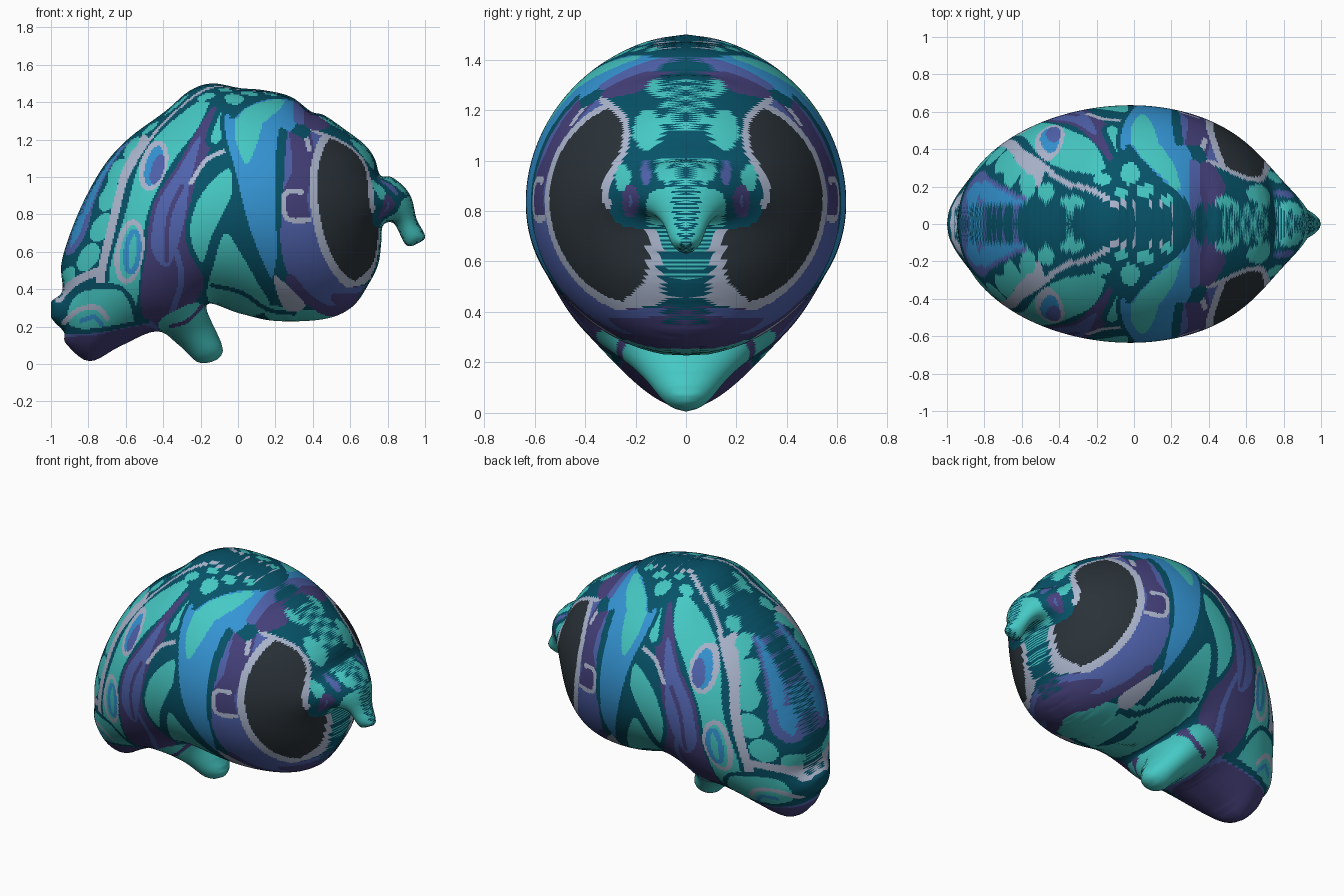
import bpy
import bmesh
import math

cube = bpy.data.objects.get("Cube")
if cube:
    bpy.data.objects.remove(cube)

# Flat colours (linear)
palette = {"deep_teal": (0.002, 0.085, 0.14), "teal": (0.06, 0.58, 0.55), "sky_blue": (0.035, 0.3, 0.66),
           "indigo": (0.08, 0.125, 0.42), "dark_purple": (0.06, 0.052, 0.2),
           "pale_grey": (0.42, 0.48, 0.63), "charcoal": (0.023, 0.032, 0.04)}
names = list(palette)
mesh = bpy.data.meshes.new("painted_shell")
for name, rgb in palette.items():
    mat = bpy.data.materials.new(name)
    mat.use_nodes = True
    mat.diffuse_color = (*rgb, 1)
    mat.node_tree.nodes["Principled BSDF"].inputs["Base Color"].default_value = (*rgb, 1)
    mesh.materials.append(mat)

STEP, COLS, ROWS, HALF_WIDTH = 0.008, 250, 188, 0.635

def smooth(points, closed=True, cuts=5):
    """Catmull-Rom curve through the points."""
    n = len(points)
    pick = (lambda k: points[k % n]) if closed else (lambda k: points[min(max(k, 0), n - 1)])
    curve = []
    for k in range(n if closed else n - 1):
        a, b, c, d = (pick(k + s) for s in (-1, 0, 1, 2))
        for t in (s / cuts for s in range(cuts)):
            curve.append(tuple(
                b[m] + t * (c[m] - a[m]) / 2 + t * t * (a[m] - 2.5 * b[m] + 2 * c[m] - d[m] / 2)
                + t ** 3 * (1.5 * (b[m] - c[m]) + (d[m] - a[m]) / 2) for m in (0, 1)))
    return curve if closed else curve + [points[-1]]

def inside(curve, x, z):
    hit = False
    px, pz = curve[-1]
    for qx, qz in curve:
        if (pz > z) != (qz > z) and x < (qx - px) * (z - pz) / (qz - pz) + px:
            hit = not hit
        px, pz = qx, qz
    return hit

def nearest(curve, x, z, closed=True):
    """Distance to the curve and the closest point on it."""
    best = (math.inf, x, z)
    for k in range(0 if closed else 1, len(curve)):
        (ax, az), (bx, bz) = curve[k - 1], curve[k]
        dx, dz = bx - ax, bz - az
        t = min(max(((x - ax) * dx + (z - az) * dz) / (dx * dx + dz * dz + 1e-12), 0), 1)
        cx, cz = ax + t * dx, az + t * dz
        best = min(best, (math.hypot(x - cx, z - cz), cx, cz))
    return best

# Side profile of the whole body: back, crown, beak, chin, foot, tail
outline = smooth([
    (-1, .33), (-.94, .39), (-.945, .53), (-.9, .69), (-.82, .88), (-.71, 1.07), (-.58, 1.21), (-.39, 1.35),
    (-.26, 1.46), (-.14, 1.5), (.01, 1.475), (.13, 1.465), (.28, 1.43), (.39, 1.35), (.46, 1.33), (.57, 1.255),
    (.675, 1.175), (.73, 1.1), (.76, 1.01), (.82, 1), (.89, .945), (.93, .88), (.955, .775), (1, .685),
    (.97, .65), (.9, .635), (.835, .75), (.775, .74), (.765, .64), (.75, .535), (.7, .43), (.61, .305),
    (.46, .24), (.2, .23), (.01, .27), (-.17, .315), (-.08, .07), (-.2, .005), (-.315, .1), (-.435, .175),
    (-.63, .095), (-.795, .015), (-.92, .11), (-.93, .17), (-1, .25)])
cells = [(i, j) for i in range(COLS) for j in range(ROWS)
         if inside(outline, -1 + (i + .5) * STEP, (j + .5) * STEP)]
paint = dict.fromkeys(cells, 0)

# Inflate the profile like a balloon: relax a membrane pinned at the outline
wide = COLS + 1
corners = ((0, 0), (1, 0), (1, 1), (0, 1))
points = {(i + a, j + b) for i, j in cells for a, b in corners}
inner = {(i, j) for i, j in points if all((i - a, j - b) in paint for a, b in corners)}
height = [0.0] * (wide * (ROWS + 1))
order = sorted(j * wide + i for i, j in inner)
for sweep in range(280):
    for k in order:
        around = height[k - 1] + height[k + 1] + height[k - wide] + height[k + wide]
        height[k] += 1.95 * ((around + STEP * STEP) / 4 - height[k])
peak = max(height)
depth = {(i, j): HALF_WIDTH * math.sqrt(max(height[j * wide + i], 0) / peak) for i, j in points}
centres = {(i, j): (-1 + (i + .5) * STEP, sum(depth[i + a, j + b] for a, b in corners) / 4,
                    (j + .5) * STEP) for i, j in cells}

# Directions to paint from
def profile(x, y, z):
    return x, z

def face(x, y, z):
    return (y, z) if x > .3 else (9, 9)

def crown(x, y, z):
    return (x, y) if z > .8 and y < .42 else (9, 9)

def brush(curve, margin, view, rule):
    """Colour the cells near a curve by a rule that returns a colour or None."""
    us, vs = zip(*curve)
    left, right, low, high = min(us) - margin, max(us) + margin, min(vs) - margin, max(vs) + margin
    for cell, centre in centres.items():
        u, v = view(*centre)
        colour = rule(u, v) if left < u < right and low < v < high else None
        if colour:
            paint[cell] = names.index(colour)

def fill(colour, *points, rim=None, width=.014, view=profile):
    curve = smooth(points)
    def rule(u, v):
        if rim and nearest(curve, u, v)[0] < width:
            return rim
        return colour if inside(curve, u, v) else None
    brush(curve, width, view, rule)

def stroke(colour, width, *points, view=profile):
    curve = smooth(points, closed=False)
    brush(curve, width, view, lambda u, v: colour if nearest(curve, u, v, False)[0] < width else None)

def oval(colour, u, v, ru, rv, lean=0, **options):
    ring = [k * math.tau / 10 for k in range(10)]
    fill(colour, *[(u + ru * math.cos(a) + lean * math.sin(a), v + rv * math.sin(a)) for a in ring], **options)

# Back of the shell: blue leaf, row of cells, broad band with pale edge
fill("sky_blue", (-.83, .98), (-.79, .88), (-.83, .7), (-.91, .6), (-.88, .8), rim="indigo")
for x, z, r in ((-.8, .57, .055), (-.73, .73, .055), (-.69, .89, .052), (-.64, 1.03, .05),
                (-.56, 1.15, .045), (-.91, .47, .035)):
    oval("teal", x, z, r, r * 1.4, lean=r * .5)
fill("teal", (-.13, 1.46), (-.37, 1.3), (-.53, 1.1), (-.62, .8), (-.7, .51), (-.69, .29),
     (-.58, .21), (-.52, .35), (-.5, .61), (-.46, .83), (-.34, 1.07), (-.2, 1.26), rim="deep_teal")
stroke("pale_grey", .022, (-.5, 1.2), (-.55, 1.13), (-.61, 1), (-.67, .76), (-.73, .5), (-.74, .38))
oval("sky_blue", -.45, 1.06, .06, .12, lean=.025, rim="pale_grey")
oval("indigo", -.43, 1.04, .035, .08, lean=.02)
oval("teal", -.58, .6, .065, .16, lean=.02, rim="pale_grey")
oval("teal", -.565, .6, .035, .11, lean=.01, rim="sky_blue")

# Purple and indigo flame band
fill("dark_purple", (-.09, 1.42), (-.2, 1.28), (-.32, 1.07), (-.45, .86), (-.49, .61), (-.52, .35), (-.47, .21),
     (-.29, .27), (-.18, .43), (-.26, .61), (-.26, .8), (-.23, .96), (-.15, 1.15), (-.07, 1.31))
fill("indigo", (-.2, 1.22), (-.33, 1.02), (-.43, .85), (-.46, .62), (-.37, .52), (-.29, .75), (-.26, .95))
stroke("dark_purple", .012, (-.3, .95), (-.37, .78), (-.38, .55))
stroke("indigo", .016, (-.33, .6), (-.3, .45), (-.35, .28))
fill("teal", (-.08, 1.39), (-.16, 1.2), (-.1, 1.17), (-.05, 1.26), rim="deep_teal")
stroke("pale_grey", .012, (-.07, 1.14), (-.17, 1.09), (-.25, .97))

# Teal leaves between the bands and under the belly
fill("teal", (-.05, 1.06), (-.02, .91), (-.12, .7), (-.19, .52), (-.27, .7), (-.21, .91), rim="deep_teal")
fill("teal", (-.13, .53), (-.07, .7), (.01, .6), (.1, .44), (.17, .3), (0, .25), (-.16, .34))
fill("teal", (.14, .31), (.34, .29), (.55, .27), (.4, .21), (.2, .21))
stroke("deep_teal", .011, (-.14, .42), (.02, .38), (.16, .29), (.3, .27))

# Blue band with teal crescent
fill("sky_blue", (-.05, 1.46), (-.08, 1.25), (-.03, 1.05), (.03, .8), (.09, .62), (.18, .44),
     (.22, .6), (.21, .8), (.21, 1.05), (.23, 1.25), (.28, 1.42), (.1, 1.48), rim="deep_teal", width=.012)
fill("teal", (.03, 1.48), (-.02, 1.25), (.04, 1.07), (.09, 1.15), (.14, 1.32), (.17, 1.48))

# Face surround
fill("indigo", (.3, 1.42), (.26, 1.2), (.24, .9), (.23, .62), (.3, .42), (.45, .31),
     (.62, .33), (.78, .5), (.6, .9), (.5, 1.3))
fill("dark_purple", (.27, 1.32), (.36, 1.3), (.41, 1.1), (.37, .9), (.38, .76), (.25, .78), (.24, .92), (.29, 1.05))
stroke("dark_purple", .028, (.28, .45), (.38, .34), (.52, .28), (.7, .36))
fill("pale_grey", (.19, .46), (.24, .44), (.36, .31), (.25, .29))
stroke("pale_grey", .013, (.27, 1.27), (.35, 1.23), (.38, 1.15))
stroke("pale_grey", .013, (.34, .92), (.25, .91), (.26, .78), (.38, .77))

# Eye patch with pale rim
oval("charcoal", .59, .835, .175, .415, lean=-.05, rim="pale_grey", width=.027)
oval("charcoal", .595, .835, .165, .395, lean=-.05)

# Crown: cells, pale ridge line and the inward sweep of the blue band
fill("deep_teal", (-.55, -.1), (-.46, .15), (-.2, .26), (-.05, .4), (.3, .44), (.4, .3), (.4, -.1), view=crown)
fill("sky_blue", (-.85, .27), (-.74, .21), (-.57, .1), (-.7, .08), (-.82, .11), rim="indigo", width=.012, view=crown)
for x, y, rx, ry in ((-.67, .3, .045, .045), (-.57, .22, .045, .045), (-.47, .17, .045, .05),
                     (-.33, .11, .07, .04), (-.17, .24, .05, .03), (-.02, .27, .05, .06),
                     (-.07, .17, .035, .03), (.06, .18, .05, .03), (.17, .13, .035, .025)):
    oval("teal", x, y, rx, ry, view=crown)
stroke("pale_grey", .016, (-.66, .41), (-.52, .34), (-.38, .23), (-.22, .18), (-.12, .12), (.02, .09),
       (.12, .1), (.2, .08), view=crown)
fill("sky_blue", (-.09, .61), (-.05, .45), (.08, .29), (.27, .12), (.34, .08), (.38, .13), (.36, .26),
     (.28, .45), (.18, .61), rim="deep_teal", width=.012, view=crown)
fill("teal", (-.06, .6), (.01, .4), (.12, .28), (.24, .18), (.22, .3), (.14, .44), (.1, .6), view=crown)

# Forehead and chin between the eyes
fill("deep_teal", (-.1, 1.37), (.15, 1.36), (.31, 1.26), (.23, 1.14), (.24, 1.04), (.31, .93),
     (.32, .84), (.27, .75), (.17, .72), (.14, .62), (.16, .52), (.2, .44), (.1, .4), (-.1, .4), view=face)
stroke("pale_grey", .014, (.33, 1.24), (.25, 1.17), (.24, 1.06), (.29, .96), (.32, .89), (.31, .82), view=face)
fill("pale_grey", (.15, .72), (.15, .6), (.18, .5), (.25, .45), (.2, .42), (.08, .44), (.07, .5),
     (.11, .57), (.08, .66), (.11, .72), view=face)
fill("indigo", (.06, 1.41), (.06, 1.36), (.2, 1.33), (.33, 1.28), (.33, 1.33), (.2, 1.4), view=face)
fill("dark_purple", (.07, 1.36), (.09, 1.33), (.2, 1.27), (.33, 1.25), (.31, 1.29), (.2, 1.34), view=face)
fill("dark_purple", (-.1, .42), (.1, .42), (.25, .41), (.3, .36), (.15, .3), (-.1, .31), view=face)
stroke("indigo", .017, (.08, .4), (.2, .395), (.32, .39), view=face)
for y, z, ry, rz in ((.02, 1.22, .075, .1), (.15, 1.12, .06, .08), (.11, 1.29, .04, .035),
                     (.04, .96, .08, .06), (.25, .93, .03, .055), (.02, .57, .045, .045)):
    oval("teal", y, z, ry, rz, view=face)
oval("indigo", .16, .95, .02, .05, view=face)
oval("indigo", .22, .84, .02, .05, rim="dark_purple", view=face)

# Beak
fill("teal", (-.1, .89), (.1, .89), (.155, .84), (.14, .75), (.06, .64), (-.1, .62), view=face)

# Foot and tail
fill("teal", (-.42, .19), (-.32, .29), (-.18, .31), (-.02, .06), (-.2, -.05))
stroke("dark_purple", .01, (-.36, .2), (-.27, .23), (-.19, .31))
fill("teal", (-.92, .3), (-.83, .4), (-.62, .4), (-.55, .22), (-.7, .17), (-.9, .19), rim="deep_teal")
fill("dark_purple", (-.95, .14), (-.75, .17), (-.5, .22), (-.43, .15), (-.63, .05), (-.8, -.02), rim="indigo")
stroke("deep_teal", .012, (-.93, .17), (-.75, .18), (-.48, .23))
stroke("pale_grey", .022, (-.96, .35), (-.87, .44), (-.76, .49))
stroke("pale_grey", .014, (-.93, .22), (-.85, .29), (-.75, .3), (-.7, .24))
stroke("sky_blue", .012, (-.84, .23), (-.77, .25), (-.73, .21))

# Mirrored halves share the vertices along the outline; the seam gets dark stitching
bm = bmesh.new()
sides = {-1: {}, 1: {}}
for i, j in sorted(points):
    x, z = -1 + i * STEP, j * STEP
    if (i, j) in inner:
        for side in sides:
            sides[side][i, j] = bm.verts.new((x, side * depth[i, j], z))
    else:
        x, z = nearest(outline, x, z)[1:]
        sides[-1][i, j] = sides[1][i, j] = bm.verts.new((min(max(x, -1), 1), 0, max(z, 0)))
for (i, j), colour in paint.items():
    keys = [(i + a, j + b) for a, b in corners]
    stitch = (i + j) % 2 and j * STEP > .35 and not all(key in inner for key in keys)
    if any(key in inner for key in keys):
        for side, verts in sides.items():
            quad = bm.faces.new([verts[key] for key in keys][::-side])
            quad.material_index = 0 if stitch else colour
            quad.smooth = True
bm.to_mesh(mesh)
bm.free()
bpy.context.collection.objects.link(bpy.data.objects.new("painted_shell", mesh))
